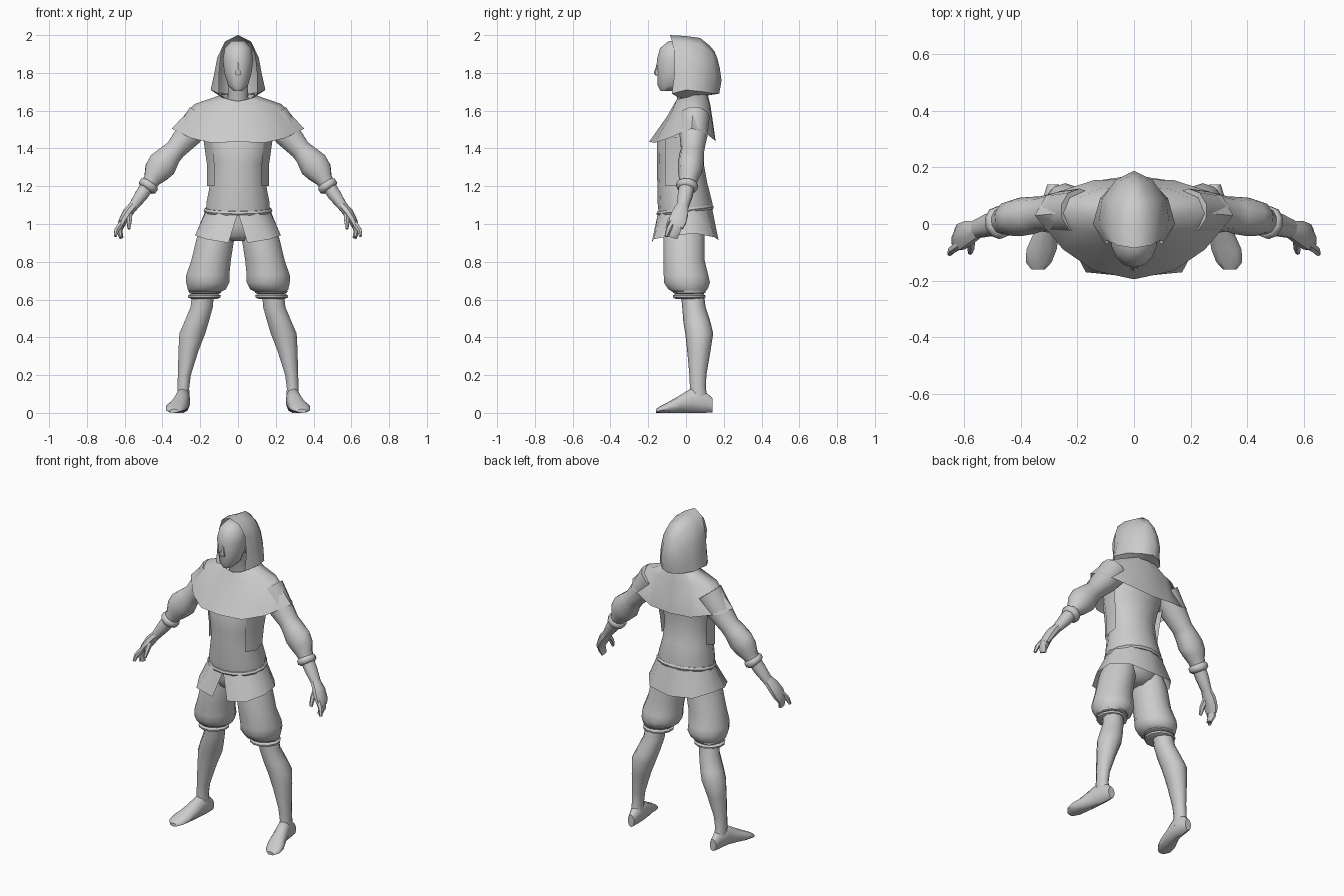
import bpy, bmesh, math
from mathutils import Vector

X, Y, Z = Vector((1, 0, 0)), Vector((0, 1, 0)), Vector((0, 0, 1))


def finish(name, bm, mirror, angle=50):
    bmesh.ops.remove_doubles(bm, verts=bm.verts, dist=0.0005)
    bmesh.ops.recalc_face_normals(bm, faces=bm.faces)
    me = bpy.data.meshes.new(name)
    bm.to_mesh(me)
    bm.free()
    ob = bpy.data.objects.new(name, me)
    bpy.context.collection.objects.link(ob)
    bpy.ops.object.select_all(action='DESELECT')
    ob.select_set(True)
    bpy.context.view_layer.objects.active = ob
    bpy.ops.object.shade_smooth_by_angle(angle=math.radians(angle))
    if mirror:
        ob.modifiers.new("mirror", 'MIRROR')
    return ob


def loft(name, rings, n=10, mode='z', mirror=False):
    """Skin rings (x, y, z, ru, rv); mode z = level, y = upright, path = along centres."""
    bm = bmesh.new()
    pts = [Vector(r[:3]) for r in rings]
    loops = []
    for i, r in enumerate(rings):
        if mode == 'path':
            t = (pts[min(i + 1, len(pts) - 1)] - pts[max(i - 1, 0)]).normalized()
            u = Y.cross(t).normalized()
            v = t.cross(u)
        else:
            u, v = X, (Y if mode == 'z' else Z)
        angs = [2 * math.pi * (k + 0.5) / n for k in range(n)]
        loops.append([bm.verts.new(pts[i] + u * r[3] * math.cos(a) + v * r[4] * math.sin(a))
                      for a in angs])
    for a, b in zip(loops, loops[1:]):
        for k in range(n):
            bm.faces.new((a[k], a[(k + 1) % n], b[(k + 1) % n], b[k]))
    bm.faces.new(loops[0])
    bm.faces.new(loops[-1])
    return finish(name, bm, mirror)


def sheet(name, cols, angle=50):
    """Open mirrored sheet from columns of points."""
    bm = bmesh.new()
    vs = [[bm.verts.new(p) for p in c] for c in cols]
    for a, b in zip(vs, vs[1:]):
        for k in range(len(a) - 1):
            bm.faces.new((a[k], b[k], b[k + 1], a[k + 1]))
    bmesh.ops.dissolve_degenerate(bm, dist=0.0001, edges=bm.edges)
    return finish(name, bm, True, angle)


# Head, neck and nose
loft("head", [(0, -.095, 1.705, .025, .04), (0, -.075, 1.735, .055, .075),
              (0, -.06, 1.80, .074, .092), (0, -.055, 1.87, .082, .099),
              (0, -.05, 1.93, .072, .088), (0, -.045, 1.97, .035, .045)], 14)
loft("neck", [(0, .03, 1.6, .07, .07), (0, .01, 1.68, .055, .06), (0, -.02, 1.77, .055, .06)])
loft("nose", [(0, -.148, 1.785, .016, .012), (0, -.153, 1.80, .017, .018),
              (0, -.148, 1.83, .009, .012), (0, -.145, 1.87, .006, .006)], 6)

# Hood, from the face opening to the back seam
sheet("hood", [
    [(0, -.085, 2.0), (.06, -.075, 1.97), (.09, -.06, 1.9), (.1, -.06, 1.8), (.1, -.075, 1.69), (.075, -.04, 1.67)],
    [(0, 0, 1.995), (.07, 0, 1.965), (.11, 0, 1.88), (.125, 0, 1.8), (.145, 0, 1.71), (.07, .01, 1.66)],
    [(0, .075, 1.985), (.06, .08, 1.95), (.098, .085, 1.87), (.112, .09, 1.79), (.12, .09, 1.70), (.06, .06, 1.665)],
    [(0, .125, 1.945), (.035, .14, 1.9), (.055, .148, 1.845), (.065, .155, 1.77), (.06, .15, 1.69), (.03, .1, 1.675)],
    [(0, .15, 1.915), (0, .165, 1.88), (0, .178, 1.83), (0, .188, 1.76), (0, .176, 1.69), (0, .11, 1.68)]], 60)

# Shoulder cape, from front centre to back centre
sheet("cape", [
    [(0, -.055, 1.65), (0, -.10, 1.57), (0, -.195, 1.435)],
    [(.05, -.05, 1.66), (.12, -.075, 1.59), (.14, -.165, 1.43)],
    [(.08, 0, 1.67), (.2, -.02, 1.625), (.25, -.09, 1.455)],
    [(.085, .04, 1.685), (.23, .04, 1.635), (.35, .03, 1.505)],
    [(.08, .08, 1.69), (.2, .09, 1.63), (.31, .10, 1.485)],
    [(.06, .11, 1.685), (.12, .125, 1.625), (.14, .155, 1.44)],
    [(0, .115, 1.685), (0, .13, 1.625), (0, .158, 1.43)]])

# Tunic body, side flaps, belt and split skirt
loft("tunic", [(0, -.005, 1.06, .172, .14), (0, -.005, 1.11, .172, .145),
               (0, -.02, 1.22, .15, .132), (0, -.03, 1.32, .147, .124),
               (0, -.028, 1.43, .175, .126), (0, 0, 1.53, .2, .11),
               (0, .03, 1.61, .17, .08), (0, .04, 1.66, .07, .06)], 14)
sheet("side_flap", [[(.14, -.11, 1.46), (.125, -.11, 1.32), (.125, -.11, 1.2)],
                    [(.185, -.05, 1.46), (.165, -.05, 1.32), (.165, -.05, 1.2)],
                    [(.18, .04, 1.46), (.16, .03, 1.32), (.155, .02, 1.22)]])
bpy.ops.mesh.primitive_torus_add(major_segments=16, minor_segments=6, major_radius=.168,
                                 minor_radius=.014, location=(0, -.005, 1.072),
                                 rotation=(.12, 0, 0))
belt = bpy.context.object
belt.name = "belt"
belt.scale = (1, .84, 1)
bpy.ops.object.shade_smooth_by_angle(angle=math.radians(50))
sheet("skirt", [
    [(0, -.148, 1.06), (.05, -.182, .9)],
    [(.1, -.125, 1.065), (.17, -.17, .92)],
    [(.168, -.04, 1.07), (.227, -.06, .94)],
    [(.168, .04, 1.08), (.222, .05, .95)],
    [(.11, .11, 1.085), (.15, .15, .93)],
    [(0, .137, 1.09), (0, .172, .915)]])

# Baggy breeches with gathered knee cuffs
loft("hips", [(0, -.005, 1.07, .16, .125), (0, -.005, .99, .18, .12),
              (0, -.01, .94, .14, .1), (0, -.01, .91, .05, .07)], 12)
loft("breeches", [(.10, -.01, 1.02, .075, .10), (.118, -.01, .93, .103, .112),
                  (.142, -.01, .81, .108, .112), (.160, .0, .73, .118, .122),
                  (.160, .005, .69, .118, .126), (.165, .01, .655, .105, .108),
                  (.175, .015, .64, .085, .088)], 12, mirror=True)
for i, z in enumerate((.642, .616)):
    x = .175 + i * .003
    loft(f"knee_cuff_{i + 1}", [(x, .017, z + .013, .078, .08), (x, .017, z + .005, .09, .09),
                                (x, .017, z - .006, .088, .088), (x, .017, z - .013, .07, .072)],
         12, mirror=True)

# Lower legs and feet
loft("shin", [(.183, .03, .66, .06, .06), (.192, .042, .56, .062, .062),
              (.22, .058, .48, .068, .072), (.242, .07, .42, .072, .074),
              (.262, .068, .33, .056, .062), (.284, .063, .2, .036, .045),
              (.290, .063, .13, .033, .042), (.288, .068, .06, .035, .05)], 10, mirror=True)
loft("foot", [(.285, .14, .04, .022, .038), (.288, .09, .062, .035, .062),
              (.293, .03, .066, .040, .066), (.308, -.03, .047, .047, .047),
              (.326, -.09, .03, .056, .03), (.336, -.135, .018, .048, .018),
              (.338, -.16, .01, .025, .01)], 10, 'y', True)

# Arms: puffed sleeve, sleeve cuff, forearm
loft("sleeve", [(.19, .045, 1.57, .085, .08), (.26, .04, 1.475, .075, .075),
                (.33, .035, 1.395, .058, .062), (.36, .03, 1.365, .064, .066),
                (.40, .025, 1.315, .082, .068), (.432, .02, 1.275, .072, .063),
                (.455, .012, 1.235, .048, .05), (.475, .008, 1.205, .042, .045)],
     10, 'path', True)
loft("sleeve_cuff", [(.463, .008, 1.22, .042, .048), (.469, .007, 1.211, .055, .058),
                     (.480, .004, 1.193, .055, .058), (.487, .002, 1.183, .04, .045)],
     10, 'path', True)
loft("forearm", [(.46, .01, 1.23, .04, .044), (.51, -.004, 1.155, .038, .042),
                 (.56, -.02, 1.085, .026, .033)], 8, 'path', True)

# Hand with grouped fingers, forefinger and thumb
loft("palm", [(.55, -.018, 1.1, .026, .032), (.583, -.03, 1.06, .029, .045),
              (.61, -.045, 1.015, .024, .05), (.622, -.055, .985, .018, .042)],
     8, 'path', True)
loft("fingers", [(.615, -.045, 1.01, .019, .033), (.628, -.058, .965, .017, .032),
                 (.618, -.068, .928, .012, .024)], 8, 'path', True)
loft("forefinger", [(.612, -.07, 1.01, .018, .018), (.642, -.092, .97, .014, .015),
                    (.65, -.105, .935, .009, .009)], 6, 'path', True)
loft("thumb", [(.575, -.045, 1.06, .018, .022), (.575, -.082, 1.015, .014, .017),
               (.578, -.10, .975, .009, .01)], 6, 'path', True)
